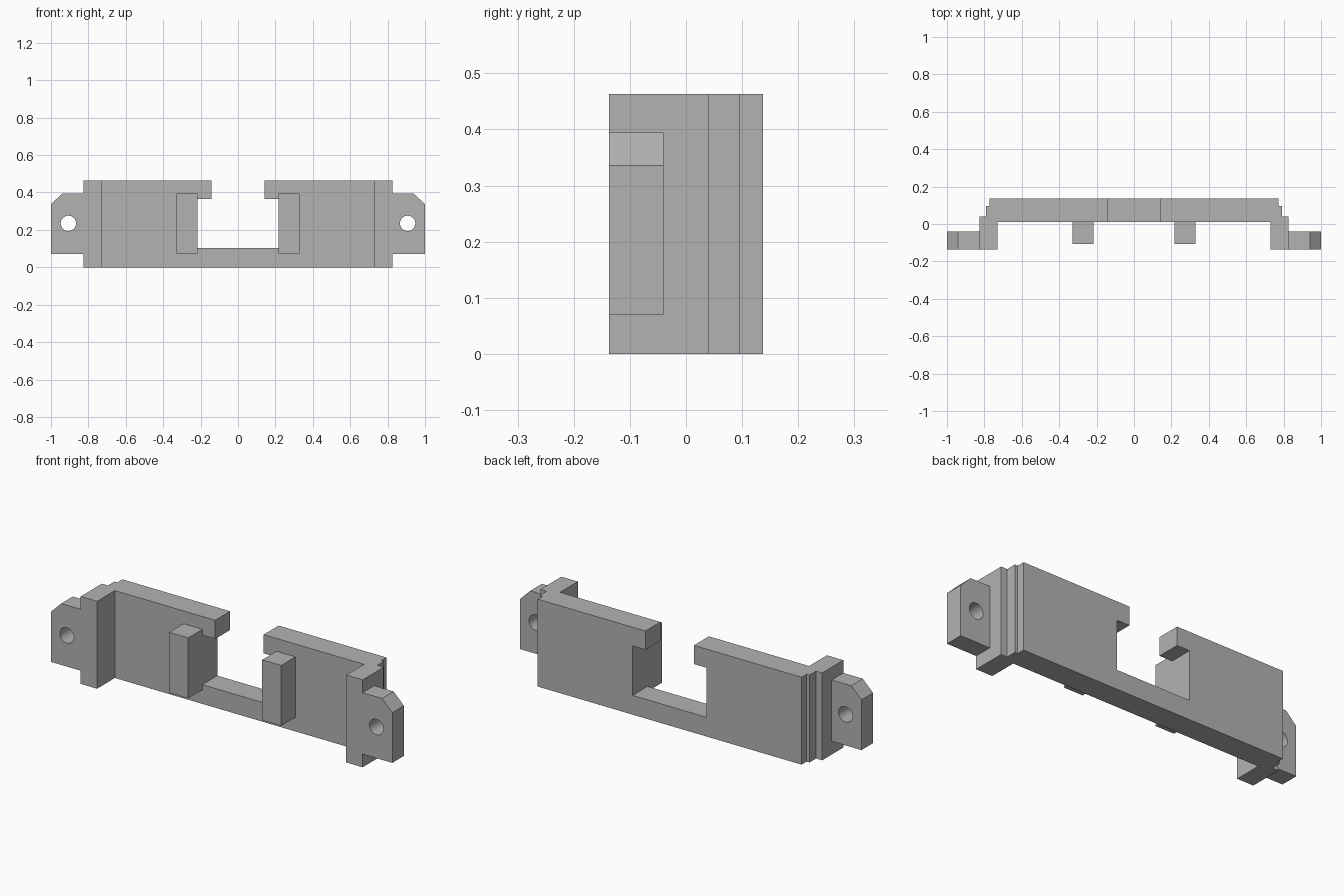
import bpy
import bmesh
from math import radians
from mathutils import Matrix, Vector

cube = bpy.data.objects.get("Cube")
if cube:
    bpy.data.objects.remove(cube, do_unlink=True)

grey = bpy.data.materials.new("plain grey")
grey.use_nodes = True
colour = (0.45, 0.45, 0.45, 1)
grey.diffuse_color = colour
grey.node_tree.nodes["Principled BSDF"].inputs["Base Color"].default_value = colour


def add_object(name, bm):
    bmesh.ops.recalc_face_normals(bm, faces=bm.faces)
    mesh = bpy.data.meshes.new(name)
    bm.to_mesh(mesh)
    bm.free()
    mesh.materials.append(grey)
    obj = bpy.data.objects.new(name, mesh)
    bpy.context.collection.objects.link(obj)
    return obj


def prism(name, outline, axis, start, end):
    """Extrude an outline along y (outline is x, z) or z (outline is x, y)."""
    bm = bmesh.new()
    if axis == "y":
        points = [Vector((a, start, b)) for a, b in outline]
        move = Vector((0, end - start, 0))
    else:
        points = [Vector((a, b, start)) for a, b in outline]
        move = Vector((0, 0, end - start))
    face = bm.faces.new([bm.verts.new(p) for p in points])
    result = bmesh.ops.extrude_face_region(bm, geom=[face])
    verts = [g for g in result["geom"] if isinstance(g, bmesh.types.BMVert)]
    bmesh.ops.translate(bm, verts=verts, vec=move)
    return add_object(name, bm)


def cut(obj, cutter):
    """Cut one solid from another, then discard the cutter."""
    cutter.hide_render = True
    mod = obj.modifiers.new("cut", "BOOLEAN")
    mod.operation = "DIFFERENCE"
    mod.solver = "EXACT"
    mod.object = cutter
    bpy.context.view_layer.objects.active = obj
    bpy.ops.object.modifier_apply(modifier=mod.name)
    bpy.data.objects.remove(cutter, do_unlink=True)


def mirrored(half):
    return half + [(-a, b) for a, b in reversed(half)]


HEIGHT = 0.463
FRONT, BACK = -0.137, 0.137

# Back plate with stepped side legs
half_plan = [(0.73, 0.012), (0.73, FRONT), (0.826, FRONT), (0.826, 0.04),
             (0.79, 0.04), (0.79, 0.095), (0.773, 0.095), (0.773, BACK)]
plate = prism("back_plate", mirrored(half_plan), "z", 0, HEIGHT)

# Central opening, narrower between the top lips
half_opening = [(0.217, 0.102), (0.217, 0.364), (0.142, 0.364), (0.142, 0.6)]
cut(plate, prism("opening_cutter", mirrored(half_opening), "y", -0.1, 0.3))

for side, s in (("left", 1), ("right", -1)):
    # Post beside the opening
    post = [(s * x, z) for x, z in
            ((0.217, 0.075), (0.328, 0.075), (0.328, 0.395), (0.217, 0.395))]
    prism(side + "_post", post, "y", -0.107, 0.012)

    # Mounting ear with a clipped corner
    ear_outline = [(s * x, z) for x, z in
                   ((0.826, 0.07), (1, 0.07), (1, 0.336),
                    (0.94, 0.395), (0.826, 0.395))]
    ear = prism(side + "_ear", ear_outline, "y", FRONT, -0.04)

    # Screw hole
    bm = bmesh.new()
    place = Matrix.Translation((s * 0.907, -0.09, 0.235)) @ Matrix.Rotation(radians(90), 4, "X")
    bmesh.ops.create_cone(bm, cap_ends=True, segments=32, radius1=0.041,
                          radius2=0.041, depth=0.4, matrix=place)
    cut(ear, add_object("hole_cutter", bm))
    bpy.ops.object.select_all(action="DESELECT")
    ear.select_set(True)
    bpy.context.view_layer.objects.active = ear
    bpy.ops.object.shade_smooth_by_angle(angle=radians(30))
